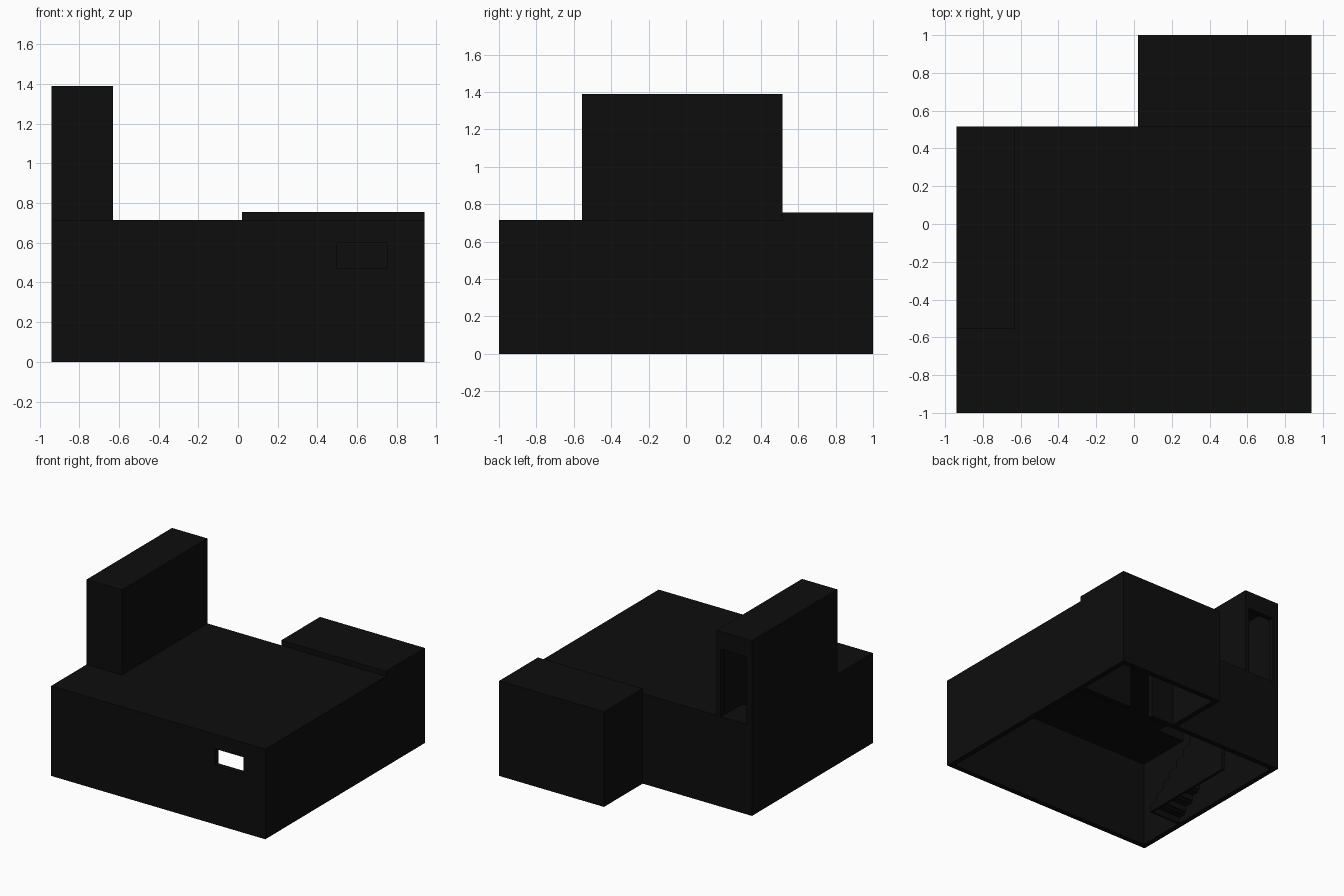
import bpy, bmesh

if "Cube" in bpy.data.objects:
    bpy.data.objects.remove(bpy.data.objects["Cube"])

T = 0.04                       # wall and slab thickness
X, Y0, Y1, YB = 0.94, -1.0, 0.515, 1.0
XS, YT = -0.63, -0.555         # stair tower inner side and front
ROOF, HIGH, TOP = 0.715, 0.755, 1.39
UNDER = ROOF - T

black = bpy.data.materials.new("near black")
black.diffuse_color = (0.004, 0.004, 0.004, 1)
black.use_nodes = True
black.node_tree.nodes["Principled BSDF"].inputs["Base Color"].default_value = black.diffuse_color


def finish(name, bm):
    bmesh.ops.recalc_face_normals(bm, faces=bm.faces)
    me = bpy.data.meshes.new(name)
    bm.to_mesh(me)
    bm.free()
    me.materials.append(black)
    ob = bpy.data.objects.new(name, me)
    bpy.context.collection.objects.link(ob)
    return ob


def boxes(name, *ranges):
    """One object from (x0, x1, y0, y1, z0, z1) blocks."""
    bm = bmesh.new()
    for x0, x1, y0, y1, z0, z1 in ranges:
        vs = bmesh.ops.create_cube(bm, size=1)["verts"]
        for v in vs:
            v.co = (x1 if v.co.x > 0 else x0,
                    y1 if v.co.y > 0 else y0,
                    z1 if v.co.z > 0 else z0)
    return finish(name, bm)


def wall_with_opening(name, x0, x1, y0, y1, z0, z1, ox0, ox1, oz0, oz1):
    """Wall along x with one rectangular opening."""
    parts = [(x0, ox0, y0, y1, z0, z1), (ox1, x1, y0, y1, z0, z1),
             (ox0, ox1, y0, y1, oz1, z1)]
    if oz0 > z0:
        parts.append((ox0, ox1, y0, y1, z0, oz0))
    return boxes(name, *parts)


# Ground floor walls, open underneath
wall_with_opening("front_wall", -X, X, Y0, Y0 + T, 0, UNDER, 0.50, 0.75, 0.47, 0.60)
boxes("left_wall", (-X, -X + T, Y0 + T, Y1 - T, 0, UNDER))
boxes("right_wall", (X - T, X, Y0 + T, Y1 - T, 0, UNDER))
wall_with_opening("rear_partition", -X, X, Y1 - T, Y1, 0, UNDER, 0.26, 0.46, 0, 0.52)

# Rear room
boxes("rear_room_walls",
      (0.02, 0.02 + T, Y1, YB - T, 0, ROOF),
      (X - T, X, Y1, YB - T, 0, ROOF),
      (0.02, X, YB - T, YB, 0, ROOF))
boxes("rear_room_roof", (0.02, X, Y1, YB, ROOF, HIGH))

# Main roof, left open above the stairs
boxes("main_roof",
      (XS - T, X, Y0, Y1, UNDER, ROOF),
      (-X, XS - T, Y0, YT + T, UNDER, ROOF),
      (-X, -X + T, YT + T, Y1, UNDER, ROOF))
boxes("stair_landing", (-X + T, XS - T, 0.25, Y1, UNDER, ROOF))

# Stair tower with a doorway at the back
boxes("tower_walls",
      (-X, -X + T, YT + T, Y1 - T, ROOF, TOP - T),
      (XS - T, XS, YT + T, Y1 - T, ROOF, TOP - T),
      (-X, XS, YT, YT + T, ROOF, TOP - T))
wall_with_opening("tower_rear_wall", -X, XS, Y1 - T, Y1, ROOF, TOP - T,
                  -0.89, -0.665, ROOF, 1.25)
boxes("tower_roof", (-X, XS, YT, Y1, TOP - T, TOP))

# Stairs climbing to the landing: treads, risers and a closed side
N = 11
run, rise = (0.25 + 0.57) / N, UNDER / N
steps, side = [], []
for i in range(N):
    y, z = -0.57 + i * run, (i + 1) * rise
    steps.append((-X + T, XS - 0.02, y, y + run, z - 0.015, z))
    steps.append((-X + T, XS - 0.02, y, y + 0.015, z - rise, z - 0.015))
    side.append((XS - 0.02, XS, y, y + run, 0, z))
boxes("stair_steps", *steps)
boxes("stair_side", *side)
